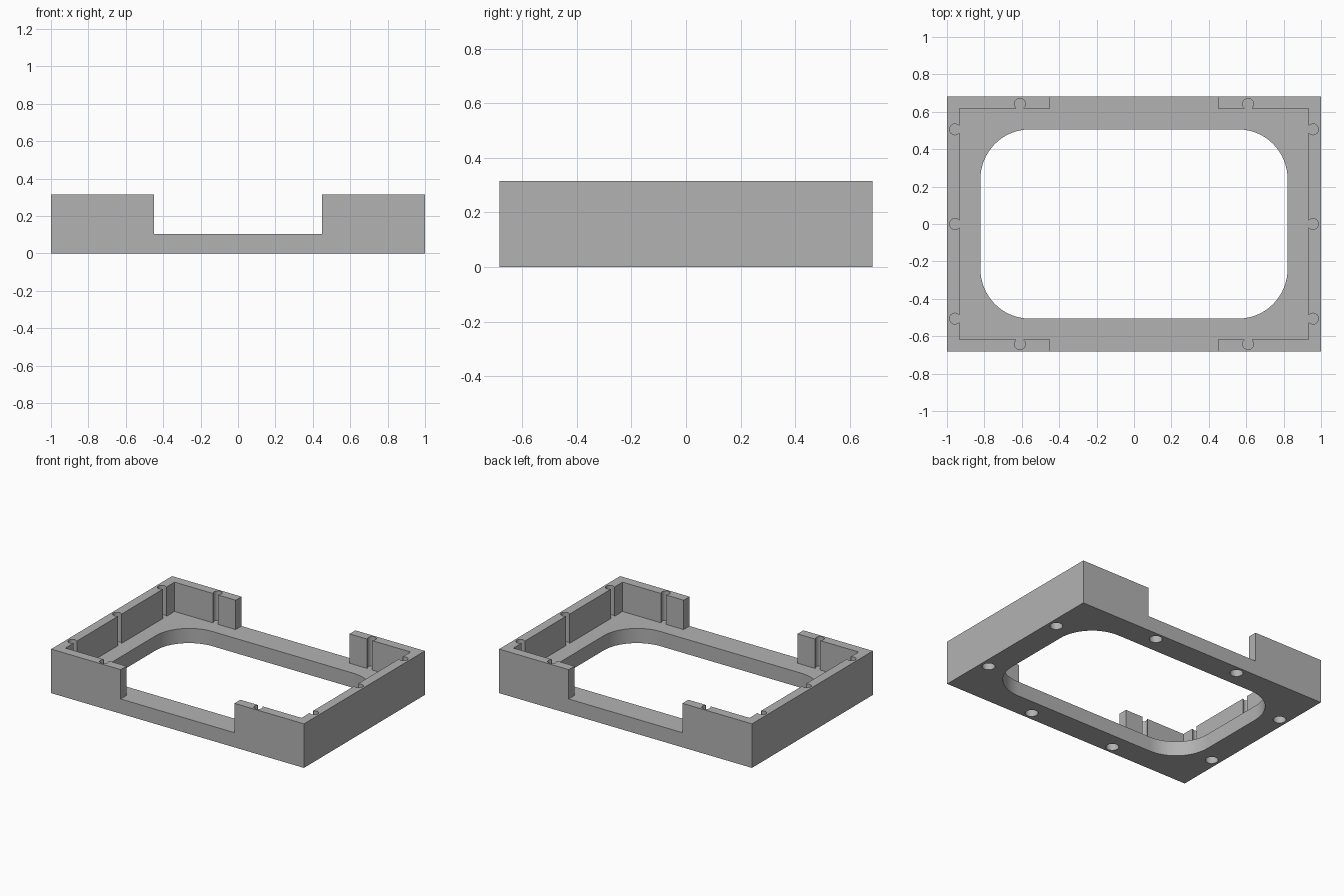
import bpy, bmesh
from math import sin, cos, pi, radians, asin

X, Y, H = 1.0, 0.683, 0.315      # half length, half width, height
FLOOR, WALL = 0.105, 0.066       # base thickness, wall thickness
GAP = 0.45                       # half width of the wall openings
TOP = H + 0.1                    # cutters overshoot the rim

cube = bpy.data.objects.get("Cube")
if cube:
    bpy.data.objects.remove(cube, do_unlink=True)

grey = bpy.data.materials.new("Plain grey")
grey.use_nodes = True
grey.diffuse_color = (0.45, 0.45, 0.45, 1)
grey.node_tree.nodes["Principled BSDF"].inputs["Base Color"].default_value = grey.diffuse_color


def prism(name, points, z0, z1):
    """Extrude a flat outline from z0 up to z1."""
    bm = bmesh.new()
    face = bm.faces.new([bm.verts.new((x, y, z0)) for x, y in points])
    new = bmesh.ops.extrude_face_region(bm, geom=[face])["geom"]
    verts = [v for v in new if isinstance(v, bmesh.types.BMVert)]
    bmesh.ops.translate(bm, vec=(0, 0, z1 - z0), verts=verts)
    bmesh.ops.recalc_face_normals(bm, faces=bm.faces)
    mesh = bpy.data.meshes.new(name)
    bm.to_mesh(mesh)
    bm.free()
    mesh.materials.append(grey)
    obj = bpy.data.objects.new(name, mesh)
    bpy.context.collection.objects.link(obj)
    return obj


def rect(hx, hy):
    return [(-hx, -hy), (hx, -hy), (hx, hy), (-hx, hy)]


def arc(cx, cy, r, start, end, steps):
    angles = [start + (end - start) * i / steps for i in range(steps + 1)]
    return [(cx + r * cos(a), cy + r * sin(a)) for a in angles]


def rounded_rect(hx, hy, r):
    points = []
    for i, (sx, sy) in enumerate([(1, 1), (-1, 1), (-1, -1), (1, -1)]):
        points += arc(sx * (hx - r), sy * (hy - r), r, i * pi / 2, (i + 1) * pi / 2, 16)
    return points


def key_slot(x, y, turn):
    """Round slot with a narrow neck; the neck points along the turn angle."""
    r, neck = 0.029, 0.02
    a = asin(neck / r)
    shape = arc(0, 0, r, a, 2 * pi - a, 24) + [(0.06, -neck), (0.06, neck)]
    c, s = cos(turn), sin(turn)
    return [(x + c * u - s * v, y + s * u + c * v) for u, v in shape]


# Solid block that is cut into the frame
frame = prism("tray_frame", rect(X, Y), 0, H)

# Inner tray, wall openings and rounded window
cutters = [
    prism("tray_cutter", rect(X - WALL, Y - WALL), FLOOR, TOP),
    prism("gap_cutter", rect(GAP, Y + 0.1), FLOOR, TOP),
    prism("window_cutter", rounded_rect(0.821, 0.506, 0.265), -0.1, TOP),
]

# Key slots in the walls
for s in (-1, 1):
    side = pi if s > 0 else 0
    for y in (-0.506, 0, 0.506):
        cutters.append(prism("slot_cutter", key_slot(s * 0.957, y, side), FLOOR, TOP))
    for x in (-0.61, 0.61):
        cutters.append(prism("slot_cutter", key_slot(x, s * 0.642, -s * pi / 2), FLOOR, TOP))

# Blind round holes under the base
for sx in (-1, 1):
    for sy in (-1, 1):
        for x, y in ((0.94, 0.34), (0.34, 0.623)):
            cutters.append(prism("hole_cutter", arc(sx * x, sy * y, 0.042, 0, 2 * pi * 31 / 32, 31),
                                 -0.1, 0.07))

for cutter in cutters:
    mod = frame.modifiers.new("Cut", "BOOLEAN")
    mod.operation = "DIFFERENCE"
    mod.solver = "EXACT"
    mod.object = cutter

# Bake the cuts and remove the cutters
graph = bpy.context.evaluated_depsgraph_get()
frame.data = bpy.data.meshes.new_from_object(frame.evaluated_get(graph))
frame.modifiers.clear()
for cutter in cutters:
    bpy.data.objects.remove(cutter, do_unlink=True)

bpy.ops.object.select_all(action="DESELECT")
frame.select_set(True)
bpy.context.view_layer.objects.active = frame
bpy.ops.object.shade_smooth_by_angle(angle=radians(30))
